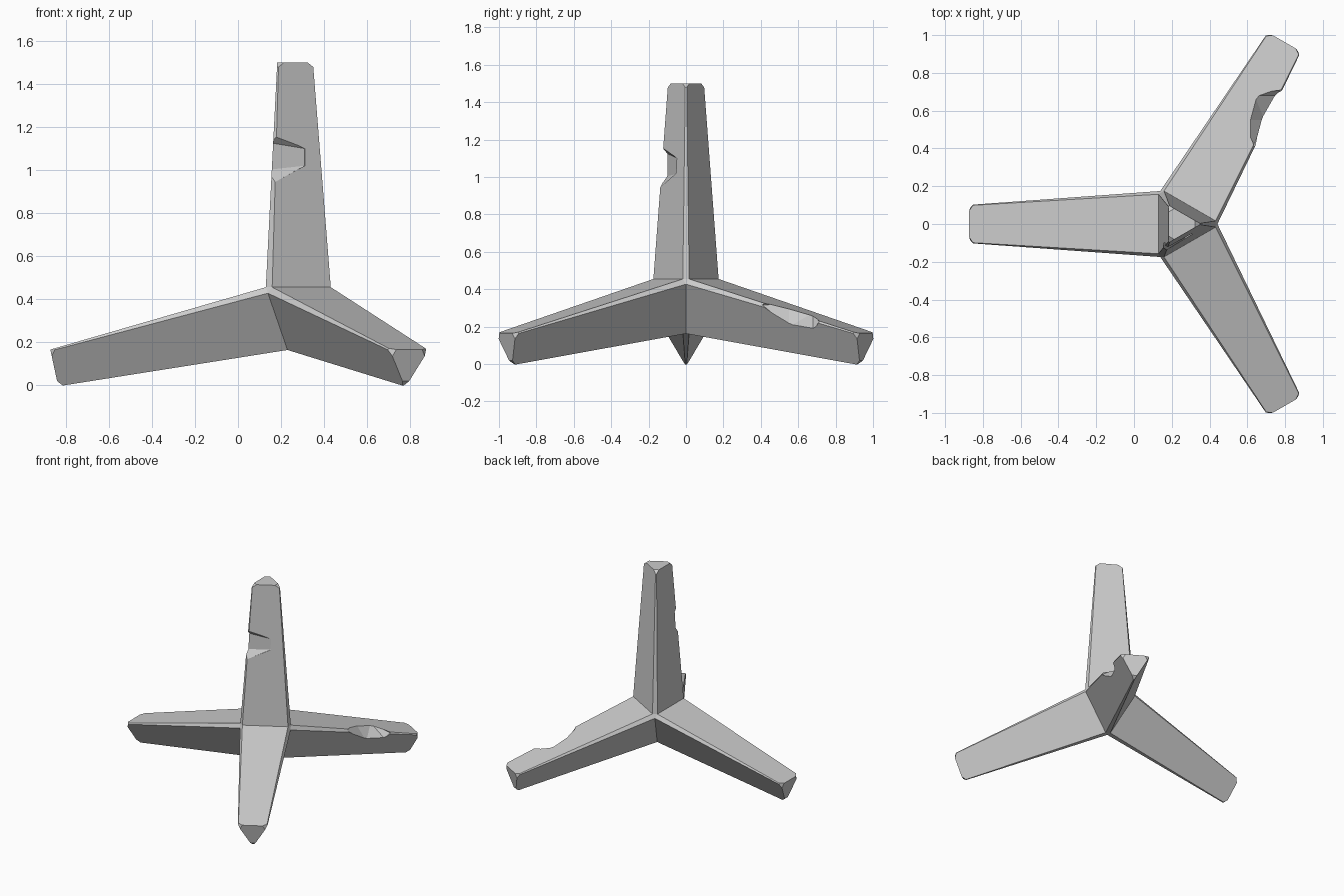
import bpy, bmesh
from math import cos, sin, radians
from mathutils import Vector as V

if "Cube" in bpy.data.objects:
    bpy.data.objects.remove(bpy.data.objects["Cube"])

CX = 0.24


def polar(angle, radius, z, side=0.0):
    a = radians(angle)
    return V((CX + radius * cos(a) - side * sin(a), radius * sin(a) + side * cos(a), z))


def truncate(tri, s):
    """Cut the three corners of a triangle, giving a six-point ring."""
    ring = []
    for i in range(3):
        p = tri[i]
        for q in (tri[i - 1], tri[(i + 1) % 3]):
            ring.append(p + (q - p).normalized() * s)
    return ring


bm = bmesh.new()


def add_leg(base, tip, end_cut=0.036):
    near = [t.lerp(b, 0.02) for b, t in zip(base, tip)]
    rings = [[bm.verts.new(p) for p in r] for r in
             (truncate(base, 0.034), truncate(near, 0.008), truncate(tip, end_cut))]
    for lo, hi in zip(rings, rings[1:]):
        for i in range(6):
            j = (i + 1) % 6
            bm.faces.new((lo[i], lo[j], hi[j], hi[i]))
    bm.faces.new(rings[-1])


# tetrahedral hub corners: three upper, one lower
upper = {a: polar(a, 0.221, 0.455) for a in (0, 120, 240)}
lower = V((CX, 0, 0.135))

# upright leg
add_leg(list(upper.values()), [polar(a, 0.115, 1.5) for a in upper])

# three ground legs
for a in (60, 180, 300):
    add_leg([upper[(a + 60) % 360], upper[(a - 60) % 360], lower],
            [polar(a, 1.113, 0.165, 0.105), polar(a, 1.113, 0.165, -0.105),
             polar(a, 1.075, -0.012)])

# small triangular facets where three legs meet
corners = list(upper.values()) + [lower]
for p in corners:
    bm.faces.new([bm.verts.new(p + (q - p).normalized() * 0.034)
                  for q in corners if q is not p])

bmesh.ops.remove_doubles(bm, verts=bm.verts, dist=0.0005)
bmesh.ops.recalc_face_normals(bm, faces=bm.faces)
mesh = bpy.data.meshes.new("four_leg_block")
bm.to_mesh(mesh)
bm.free()
block = bpy.data.objects.new("four_leg_block", mesh)
bpy.context.collection.objects.link(block)


def chip(name, points):
    """Carve a convex piece out of the block."""
    b = bmesh.new()
    res = bmesh.ops.convex_hull(b, input=[b.verts.new(p) for p in points])
    junk = list({v for v in res["geom_interior"] + res["geom_unused"]
                 if isinstance(v, bmesh.types.BMVert)})
    bmesh.ops.delete(b, geom=junk, context='VERTS')
    bmesh.ops.recalc_face_normals(b, faces=b.faces)
    me = bpy.data.meshes.new(name)
    b.to_mesh(me)
    b.free()
    cutter = bpy.data.objects.new(name, me)
    bpy.context.collection.objects.link(cutter)
    cutter.hide_render = True
    mod = block.modifiers.new(name, 'BOOLEAN')
    mod.operation = 'DIFFERENCE'
    mod.solver = 'EXACT'
    mod.object = cutter
    bpy.context.view_layer.objects.active = block
    bpy.ops.object.modifier_apply(modifier=name)
    bpy.data.objects.remove(cutter)


# chip in the front edge of the upright leg
chip("upright_chip", [
    (0.13, -0.11, 1.0), (0.13, -0.11, 1.13), (0.11, -0.18, 0.91), (0.11, -0.18, 1.20),
    (0.31, -0.046, 1.02), (0.31, -0.046, 1.10), (0.33, -0.16, 1.02), (0.33, -0.16, 1.10)])

# chip in the outer edge of the back right leg
out = V((0.87, -0.5, 0)) * 0.12
e1, e2 = V((0.63, 0.41, 0.315)), V((0.775, 0.715, 0.222))
pts = [e1, e2, e1 + out, e2 + out, e1 + out + V((0, 0, 0.1)), e2 + out + V((0, 0, 0.1))]
for a, b in ((V((0.62, 0.55, 0.29)), V((0.675, 0.55, 0.22))),
             (V((0.67, 0.68, 0.25)), V((0.735, 0.68, 0.20)))):
    pts += [a.lerp(b, -0.5), a.lerp(b, 1.3)]
chip("ground_leg_chip", pts)
